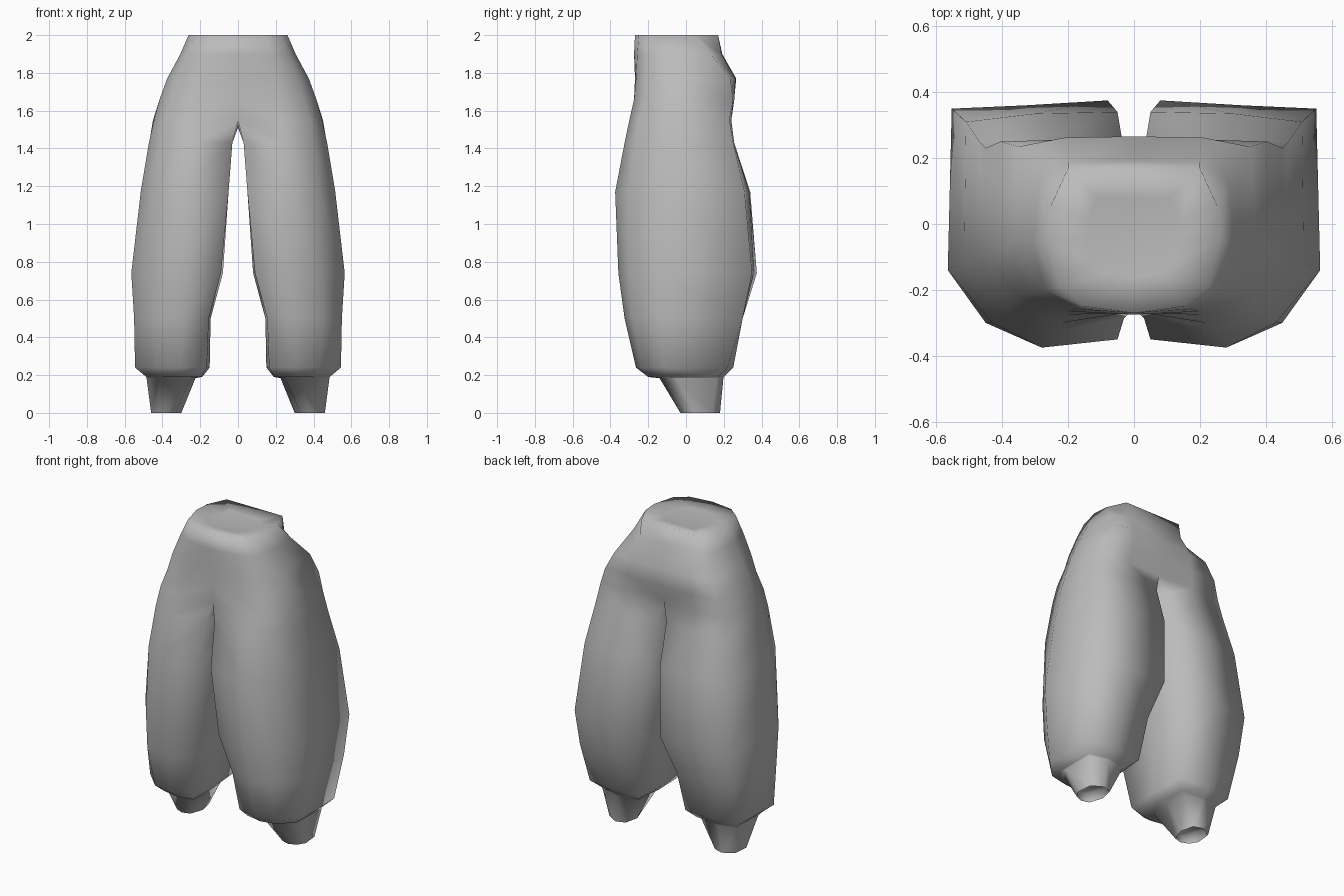
import bpy
from mathutils import Vector

cube = bpy.data.objects.get("Cube")
if cube:
    bpy.data.objects.remove(cube)

cloth = bpy.data.materials.new("grey cloth")
cloth.use_nodes = True
GREY = (0.5, 0.5, 0.5, 1)
cloth.diffuse_color = GREY
cloth.node_tree.nodes["Principled BSDF"].inputs["Base Color"].default_value = GREY


def ring(z, points):
    return [Vector((x, y, z)) for x, y in points]


def shrunk(points, factor, centre):
    """Copy of a ring shrunk about a centre, at the centre's height."""
    return [Vector((centre[0] + (p.x - centre[0]) * factor,
                    centre[1] + (p.y - centre[1]) * factor, centre[2])) for p in points]


def build(name, rings):
    """Loft rings from top to bottom; half rings stay open on the centre plane."""
    verts, faces, starts = [], [], []
    for r in rings:
        starts.append(len(verts))
        verts += r
    for k in range(len(rings) - 1):
        a, b = starts[k], starts[k + 1]
        na, nb = len(rings[k]), len(rings[k + 1])
        for i in range(min(na, nb) - 1):
            faces.append((a + i, b + i, b + i + 1, a + i + 1))
        if na == nb == 8:
            faces.append((a + 7, b + 7, b, a))
    faces.append(tuple(range(len(rings[0]))))
    faces.append(tuple(reversed(range(starts[-1], len(verts)))))
    mesh = bpy.data.meshes.new(name)
    mesh.from_pydata(verts, [], faces)
    mesh.materials.append(cloth)
    mesh.polygons.foreach_set("use_smooth", [True] * len(mesh.polygons))
    mesh.set_sharp_from_angle(angle=1.75)
    obj = bpy.data.objects.new(name, mesh)
    bpy.context.collection.objects.link(obj)
    mirror = obj.modifiers.new("mirror", 'MIRROR')
    mirror.use_clip = True


# Hips: left half rings, from the front centre round the side to the back centre
waist = ring(2.0, [(0, -.27), (.15, -.25), (.225, -.19), (.262, -.05), (.255, .05), (.2, .17), (0, .17)])
hips = [
    shrunk(waist, .55, (0, -.03, 1.985)),
    waist,
    ring(1.9, [(0, -.275), (.17, -.258), (.27, -.2), (.305, -.06), (.285, .13), (.2, .188), (0, .192)]),
    ring(1.77, [(0, -.27), (.2, -.265), (.32, -.21), (.375, -.06), (.35, .235), (.21, .262), (0, .266)]),
    ring(1.66, [(0, -.265), (.21, -.275), (.35, -.22), (.415, -.08), (.405, .25), (.22, .256), (0, .255)]),
]
# Crotch: the ring closes through the point between the legs
crotch = ring(1.55, [(0, -.255), (.22, -.3), (.38, -.25), (.445, -.09),
                     (.45, .23), (.24, .24), (0, .228), (0, 0)])
crotch[7].z = 1.51

# Baggy left leg: full rings with one extra point on the inside
leg = [
    ring(1.43, [(.03, -.285), (.24, -.325), (.4, -.27), (.472, -.1),
                (.47, .25), (.26, .255), (.035, .25), (.035, 0)]),
    ring(1.17, [(.05, -.35), (.28, -.375), (.43, -.3), (.515, -.12),
                (.51, .31), (.3, .335), (.05, .34), (.055, 0)]),
    ring(.74, [(.09, -.325), (.29, -.358), (.45, -.3), (.565, -.14),
               (.553, .35), (.33, .36), (.08, .375), (.1, 0)]),
    ring(.5, [(.155, -.28), (.3, -.325), (.45, -.285), (.55, -.14),
              (.55, .3), (.34, .3), (.145, .3), (.145, 0)]),
    ring(.24, [(.165, -.22), (.3, -.265), (.43, -.235), (.545, -.12),
               (.535, .22), (.36, .25), (.16, .235), (.15, 0)]),
    ring(.19, [(.195, -.18), (.3, -.2), (.4, -.18), (.485, -.09),
               (.485, .17), (.36, .2), (.21, .19), (.19, 0)]),
]
# Narrow ankle cuff, flush with the hem at the back and outside, hollow at the end
opening = ring(0, [(.33, -.015), (.38, -.03), (.43, -.01), (.46, .04),
                   (.45, .14), (.38, .18), (.32, .16), (.3, .07)])
cuff = [
    ring(.184, [(.25, -.12), (.33, -.14), (.42, -.13), (.484, -.05),
                (.484, .165), (.365, .198), (.235, .18), (.225, .03)]),
    opening,
    shrunk(opening, .9, (.38, .075, .04)),
]
build("trousers", hips + [crotch] + leg + cuff)
